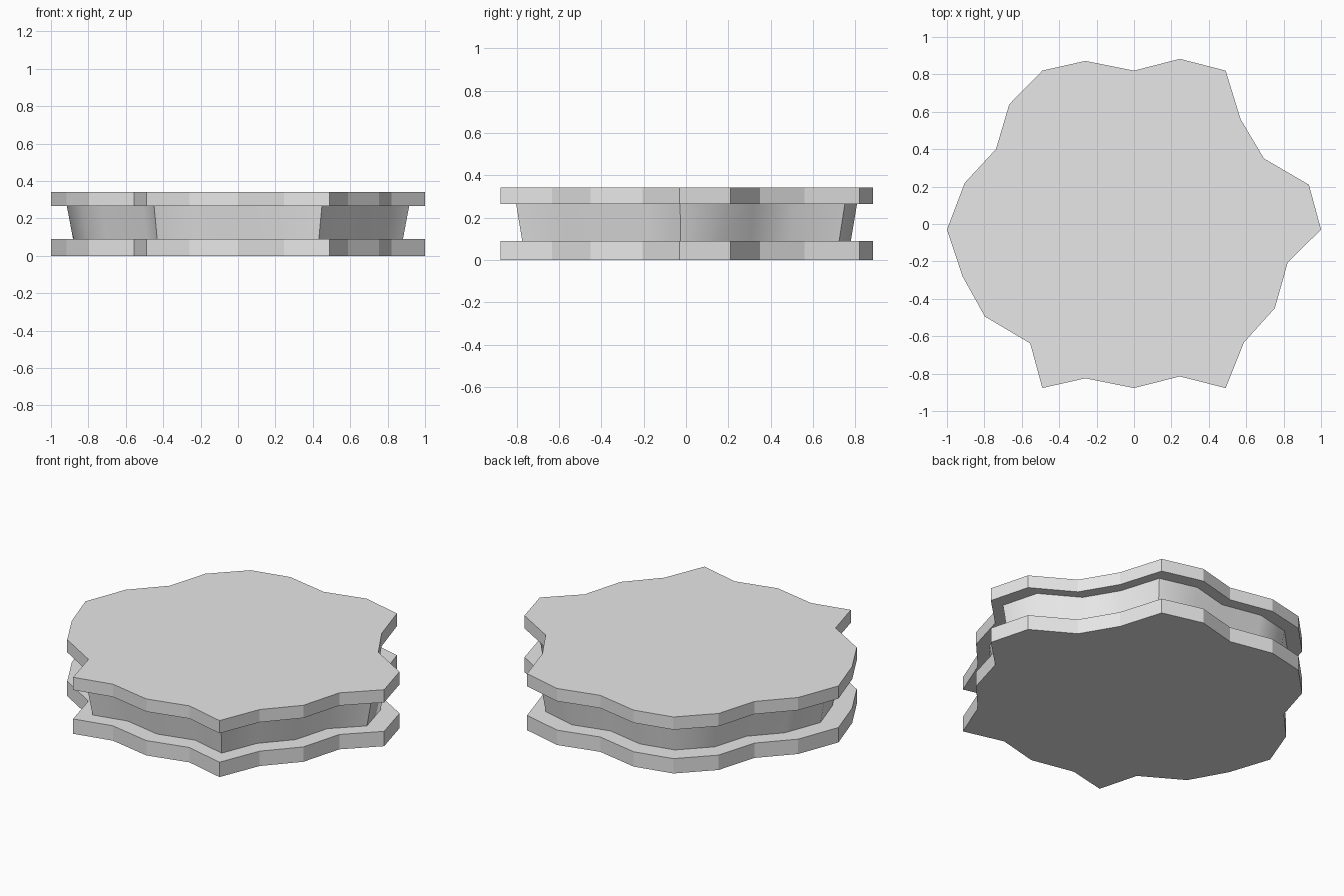
import bpy
import math

cube = bpy.data.objects.get("Cube")
if cube:
    bpy.data.objects.remove(cube, do_unlink=True)

grey = bpy.data.materials.new("light_grey")
grey.use_nodes = True
colour = (0.8, 0.8, 0.8, 1)
grey.diffuse_color = colour
grey.node_tree.nodes["Principled BSDF"].inputs["Base Color"].default_value = colour

# Wavy outline shared by both plates and the core, clockwise from the back
OUTLINE = [
    (-.49, .82), (-.26, .872), (0, .82), (.245, .883), (.49, .82), (.57, .56),
    (.695, .35), (.935, .21), (1, -.03), (.822, -.205), (.753, -.45), (.588, -.633),
    (.49, -.877), (.245, -.815), (0, -.877), (-.26, -.825), (-.49, -.877), (-.555, -.638),
    (-.797, -.495), (-.917, -.28), (-1, -.03), (-.905, .22), (-.738, .40), (-.667, .64),
]


def prism(name, z_low, z_high, scale_low=1, scale_high=1):
    """Closed solid from the outline, scaled separately at each end."""
    n = len(OUTLINE)
    verts = [(x * s, y * s, z)
             for z, s in ((z_low, scale_low), (z_high, scale_high))
             for x, y in reversed(OUTLINE)]
    faces = [tuple(reversed(range(n))), tuple(range(n, 2 * n))]
    faces += [(i, (i + 1) % n, (i + 1) % n + n, i + n) for i in range(n)]
    mesh = bpy.data.meshes.new(name)
    mesh.from_pydata(verts, [], faces)
    mesh.materials.append(grey)
    obj = bpy.data.objects.new(name, mesh)
    bpy.context.collection.objects.link(obj)
    return obj


# Two flat plates
prism("bottom_plate", 0, 0.09)
prism("top_plate", 0.265, 0.342)

# Inset core, flaring upward, with soft shading along the waves
core = prism("core", 0.09, 0.265, 0.882, 0.915)
bpy.ops.object.select_all(action="DESELECT")
core.select_set(True)
bpy.context.view_layer.objects.active = core
bpy.ops.object.shade_smooth_by_angle(angle=math.radians(45))
